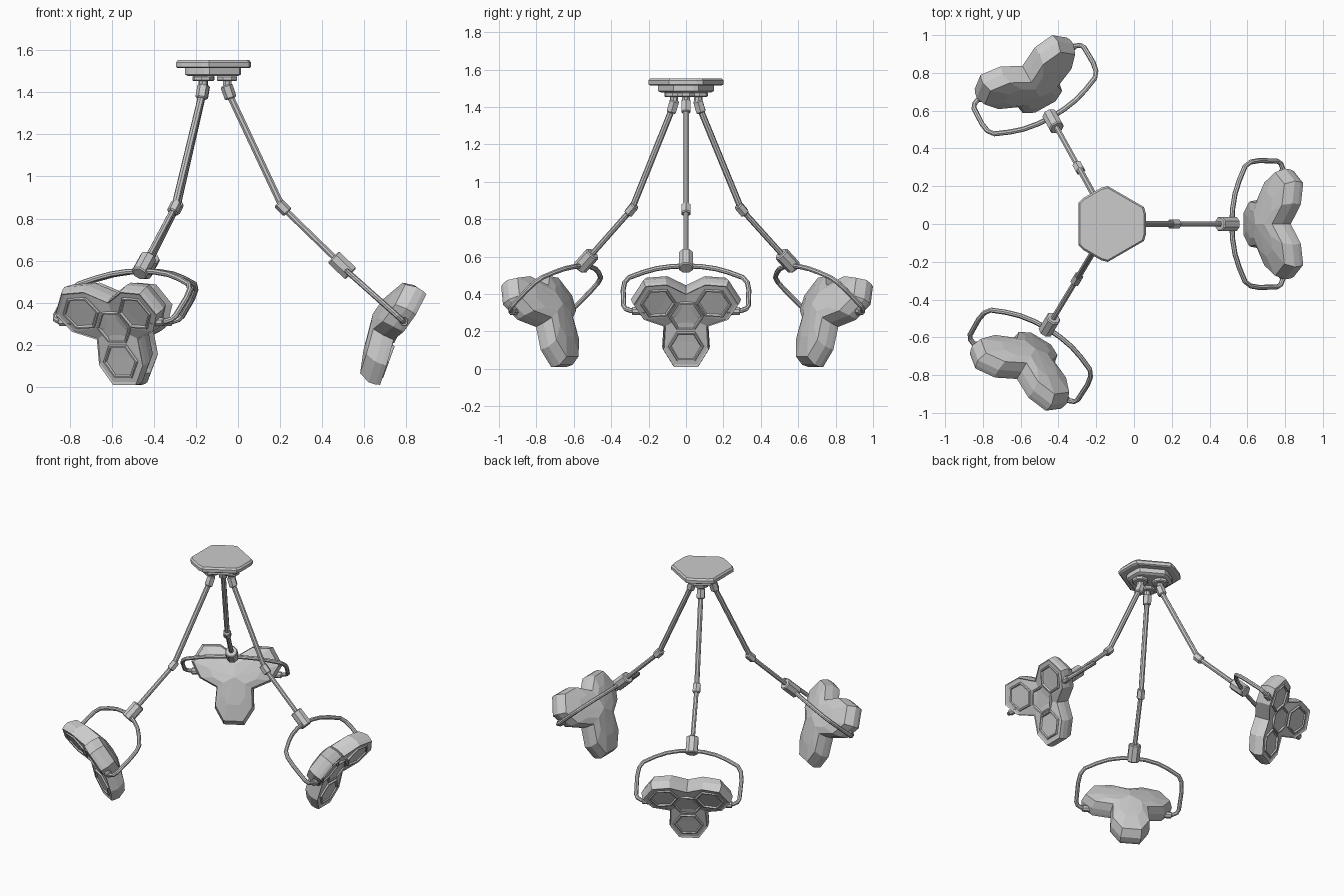
import bpy, bmesh, math
from mathutils import Vector, Matrix

if "Cube" in bpy.data.objects:
    bpy.data.objects.remove(bpy.data.objects["Cube"])

AXIS = Matrix.Translation((-0.127, 0, 0))       # ceiling mount axis


def finish(name, bm, M, angle=20):
    bmesh.ops.recalc_face_normals(bm, faces=bm.faces)
    me = bpy.data.meshes.new(name)
    bm.to_mesh(me)
    bm.free()
    me.transform(M)
    ob = bpy.data.objects.new(name, me)
    bpy.context.collection.objects.link(ob)
    return ob


def loft(name, rings, M, start=None, end=None):
    """Skin closed rings; cap with an n-gon, or a fan to a given point."""
    bm = bmesh.new()
    R = [[bm.verts.new(p) for p in r] for r in rings]
    n = len(R[0])
    for a, b in zip(R, R[1:]):
        for i in range(n):
            j = (i + 1) % n
            bm.faces.new((a[i], a[j], b[j], b[i]))
    for ring, tip in ((R[0], start), (R[-1], end)):
        if tip is None:
            bm.faces.new(ring)
        else:
            t = bm.verts.new(tip)
            for i in range(n):
                bm.faces.new((ring[i], ring[(i + 1) % n], t))
    return finish(name, bm, M)


def ngon(center, axis, r, sides):
    q = Vector(axis).to_track_quat('Z', 'Y')
    return [Vector(center) + q @ Vector((r * math.cos(a), r * math.sin(a), 0))
            for a in (2 * math.pi * (i + .5) / sides for i in range(sides))]


def rod(name, a, b, r, sides, M, chamfer=0.0):
    a, b = Vector(a), Vector(b)
    d = (b - a).normalized()
    prof = [(a, r), (b, r)]
    if chamfer:
        prof = [(a, r - chamfer), (a + d * chamfer, r), (b - d * chamfer, r), (b, r - chamfer)]
    return loft(name, [ngon(p, d, rr, sides) for p, rr in prof], M)


def tube(name, pts, r, sides, M):
    """Sweep a round section along a path lying in a plane."""
    pts = [Vector(p) for p in pts]
    rings = []
    mid = len(pts) // 2
    flat = (pts[mid + 3] - pts[mid]).cross(pts[mid - 3] - pts[mid]).normalized()
    for i, p in enumerate(pts):
        t = (pts[min(i + 1, len(pts) - 1)] - pts[max(i - 1, 0)]).normalized()
        s = t.cross(flat)
        rings.append([p + r * (math.cos(a) * s + math.sin(a) * flat)
                      for a in (2 * math.pi * k / sides for k in range(sides))])
    return loft(name, rings, M)


# ceiling mount: rounded triangle in stacked tiers
def tri(scale, z):
    corner = [(.190, -.055), (.190, .055), (.180, .09)]
    corner = [(.180, -.09)] + corner
    out = []
    for k in range(3):
        rot = Matrix.Rotation(k * 2 * math.pi / 3, 3, 'Z')
        out += [rot @ Vector((x * scale, y * scale, z)) for x, y in corner]
    return out


loft("ceiling_plate", [tri(.95, 1.515), tri(1, 1.521), tri(1, 1.541), tri(.95, 1.553)], AXIS)
loft("mount_tier", [tri(.66, 1.477), tri(.74, 1.485), tri(.74, 1.516)], AXIS)

# lamp head frame: u sideways, v up the face, n out of the face
O = Vector((.902, 0, .28))
TILT = math.radians(27)
U = Vector((0, 1, 0))
V = Vector((math.sin(TILT), 0, math.cos(TILT)))
N = Vector((math.cos(TILT), 0, -math.sin(TILT)))
HEAD = Matrix((U, V, N)).transposed().to_4x4()
HEAD.translation = O
LOBES = [math.radians(a) for a in (-90, 30, 150)]


def outline(scale, drop, dish=1.0):
    """Three-lobed outline; tips are dished forward."""
    lobe = [(.0675, -.117, -.005), (.195, -.125, .02), (.295, -.065, .035),
            (.295, .065, .035), (.195, .125, .02)]
    out = []
    for a in LOBES:
        rot = Matrix.Rotation(a, 3, 'Z')
        out += [rot @ Vector((x * scale, y * scale, n * dish - drop)) for x, y, n in lobe]
    return out


def lamp_head(M):
    H = M @ HEAD
    loft("lamp_shell", [outline(.93, .006), outline(.97, 0), outline(1.0, .02), outline(1.02, .055),
                        outline(.95, .11), outline(.60, .135, .7)],
         H, start=(0, 0, -.012), end=(0, 0, -.15))
    # hexagonal light panels with raised frame and recessed pane
    spots = [(0, 0)] + [(.172, a) for a in LOBES]
    for d, a in spots:
        tilt = math.radians(7) if d else 0
        P = H @ Matrix.Rotation(a, 4, 'Z') @ Matrix.Translation((d, 0, .017 if d else -.002)) \
            @ Matrix.Rotation(-tilt, 4, 'Y') @ Matrix.Rotation(-a, 4, 'Z')

        def hexa(r, z):
            return [Vector((r * math.cos(k * math.pi / 3), r * math.sin(k * math.pi / 3), z)) for k in range(6)]
        loft("light_panel", [hexa(.096, -.03), hexa(.096, 0), hexa(.092, .006), hexa(.084, .006), hexa(.078, -.004)], P)


def arm(M):
    # swivel puck and top hinge
    rod("swivel_puck", (.075, 0, 1.453), (.075, 0, 1.48), .052, 8, M, .006)
    rod("swivel_stub", (.075, 0, 1.41), (.075, 0, 1.456), .022, 8, M)
    rod("top_hinge", (.071, 0, 1.435), (.093, 0, 1.37), .029, 6, M, .006)
    # two-part arm with elbow
    rod("upper_arm", (.086, 0, 1.39), (.335, 0, .86), .017, 8, M)
    rod("elbow", (.318, 0, .875), (.363, 0, .828), .027, 6, M, .006)
    rod("lower_arm", (.34, 0, .852), (.61, 0, .59), .015, 8, M)
    # yoke hub
    rod("yoke_hub", (.580, 0, .617), (.664, 0, .537), .041, 8, M, .006)
    # bent yoke around the head: half path (y, x) mirrored
    half = [(.25, .916), (.295, .914), (.322, .903), (.333, .885), (.336, .79), (.328, .745),
            (.305, .715), (.23, .684), (.16, .662), (.08, .649)]
    path = half + [(0, .645)] + [(-y, x) for y, x in reversed(half)]
    tube("yoke", [(x, y, .55 - (x - .645) * .889) for y, x in path], .0135, 8, M)
    for s in (-1, 1):
        rod("yoke_pivot", (.916, s * .22, .309), (.916, s * .29, .309), .022, 8, M, .004)
    lamp_head(M)


for angle in (0, 119, 239):
    arm(AXIS @ Matrix.Rotation(math.radians(angle), 4, 'Z'))
